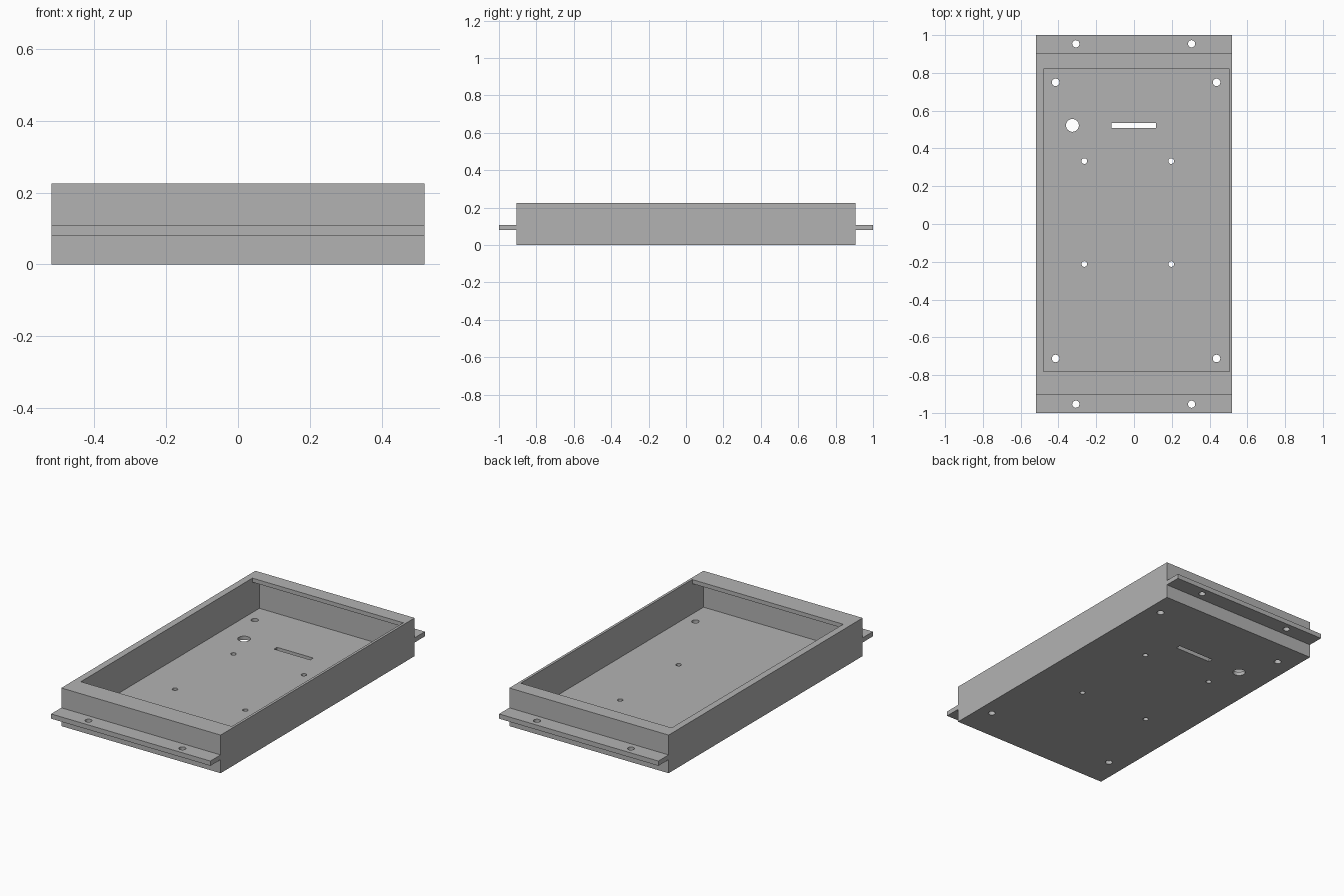
import bpy, bmesh

default_cube = bpy.data.objects.get("Cube")
if default_cube:
    bpy.data.objects.remove(default_cube, do_unlink=True)

grey = bpy.data.materials.new("plain_grey")
grey.use_nodes = True
grey.diffuse_color = (0.45, 0.45, 0.45, 1)
grey.node_tree.nodes["Principled BSDF"].inputs["Base Color"].default_value = grey.diffuse_color

W, L, H = 0.52, 0.905, 0.225      # half width, half length, height
FLOOR, LIP, END = 0.022, 0.024, 0.02


def prism(name, points, axis, low, high):
    """Extrude a closed 2D profile along the x or z axis."""
    bm = bmesh.new()
    if axis == "z":
        verts = [bm.verts.new((a, b, low)) for a, b in points]
        shift = (0, 0, high - low)
    else:
        verts = [bm.verts.new((low, a, b)) for a, b in points]
        shift = (high - low, 0, 0)
    face = bm.faces.new(verts)
    new = bmesh.ops.extrude_face_region(bm, geom=[face])["geom"]
    bmesh.ops.translate(bm, vec=shift, verts=[v for v in new if isinstance(v, bmesh.types.BMVert)])
    bmesh.ops.recalc_face_normals(bm, faces=bm.faces[:])
    mesh = bpy.data.meshes.new(name)
    bm.to_mesh(mesh)
    bm.free()
    mesh.materials.append(grey)
    obj = bpy.data.objects.new(name, mesh)
    bpy.context.collection.objects.link(obj)
    return obj


def box(name, x0, x1, y0, y1, z0, z1):
    return prism(name, [(x0, y0), (x1, y0), (x1, y1), (x0, y1)], "z", z0, z1)


def drill(x, y, radius):
    bpy.ops.mesh.primitive_cylinder_add(vertices=32, radius=radius, depth=0.3, location=(x, y, 0.06))
    return bpy.context.object


def cut(obj, cutters):
    """Subtract every cutter, bake the result and remove the cutters."""
    for cutter in cutters:
        cutter.hide_render = True
        mod = obj.modifiers.new("cut", "BOOLEAN")
        mod.operation, mod.solver, mod.object = "DIFFERENCE", "EXACT", cutter
    bpy.context.view_layer.update()
    graph = bpy.context.evaluated_depsgraph_get()
    baked = bpy.data.meshes.new_from_object(obj.evaluated_get(graph))
    obj.modifiers.clear()
    obj.data = baked
    baked.name = obj.name
    for cutter in cutters:
        bpy.data.objects.remove(cutter, do_unlink=True)
    baked.materials.clear()
    baked.materials.append(grey)
    for poly in baked.polygons:
        poly.material_index = 0
    bpy.ops.object.select_all(action="DESELECT")
    obj.select_set(True)
    bpy.context.view_layer.objects.active = obj
    bpy.ops.object.shade_smooth_by_angle()


# Open tray, with the cavity running back under a lip at each end
tray = box("tray", -W, W, -L, L, 0, H)
wall, under, front, back = L - END, H - LIP, -0.78, 0.82
cavity = prism("cavity_cutter", [
    (-wall, FLOOR), (wall, FLOOR), (wall, under), (back, under),
    (back, H + 0.1), (front, H + 0.1), (front, under), (-wall, under)], "x", -0.48, 0.505)
cut(tray, [cavity])

# Floor holes: corner fixings, board mounts, cable hole and slot
holes = [drill(x, y, 0.02) for x in (-0.415, 0.437) for y in (-0.712, 0.75)]
holes += [drill(x, y, 0.015) for x in (-0.263, 0.197) for y in (-0.212, 0.333)]
holes.append(drill(-0.326, 0.522, 0.034))
holes.append(box("slot_cutter", -0.12, 0.117, 0.507, 0.535, -0.1, 0.12))
cut(tray, holes)

# Mounting flange at each end, with two screw holes
for name, side in (("front_flange", -1), ("back_flange", 1)):
    inner, outer = sorted((side * L, side))
    flange = box(name, -W, W, inner, outer, 0.08, 0.108)
    cut(flange, [drill(x, side * 0.954, 0.019) for x in (-0.308, 0.305)])
